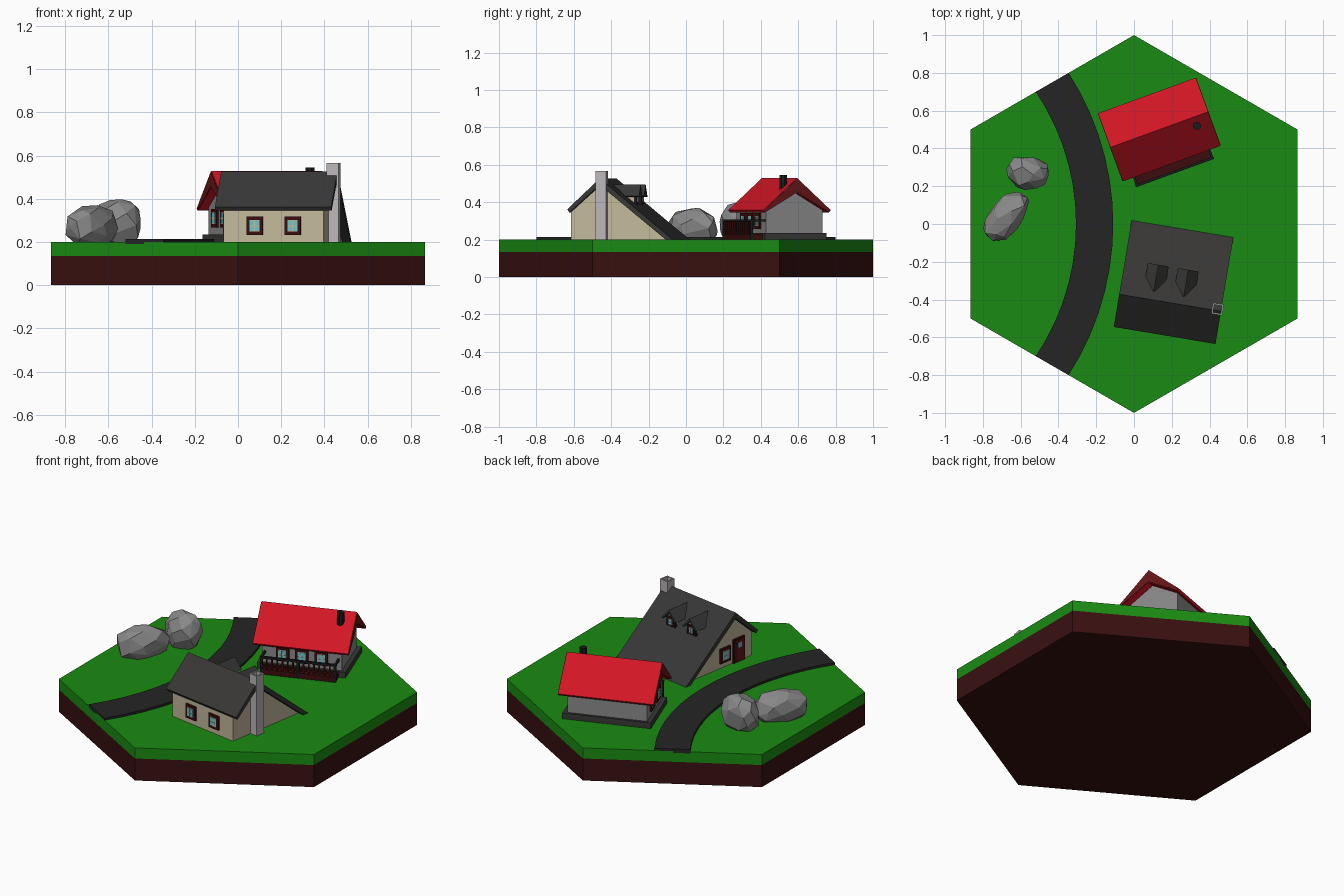
import bpy, bmesh, math, random
from mathutils import Vector, Matrix

if "Cube" in bpy.data.objects:
    bpy.data.objects.remove(bpy.data.objects["Cube"])


def mat(name, r, g, b):
    m = bpy.data.materials.new(name)
    m.diffuse_color = (r, g, b, 1)
    m.use_nodes = True
    m.node_tree.nodes["Principled BSDF"].inputs["Base Color"].default_value = m.diffuse_color
    return m


GRASS = mat("grass", .01, .26, .006)
SOIL = mat("soil", .04, .005, .005)
ASPHALT = mat("asphalt", .018, .018, .019)
RED = mat("red_tiles", .65, .008, .018)
SLATE = mat("slate", .04, .039, .038)
PLASTER = mat("plaster", .55, .48, .33)
WOOD = mat("dark_wood", .045, .004, .004)
DOOR = mat("door_red", .13, .008, .008)
GLASS = mat("glass", .15, .55, .62)
BLACK = mat("black", .012, .011, .011)
STONE = mat("pale_stone", .5, .47, .49)
GREY = mat("grey", .25, .25, .25)

WORLD = Matrix()


def add(name, bm, m, frame=WORLD):
    bmesh.ops.recalc_face_normals(bm, faces=bm.faces)
    me = bpy.data.meshes.new(name)
    bm.to_mesh(me)
    bm.free()
    ob = bpy.data.objects.new(name, me)
    bpy.context.collection.objects.link(ob)
    ob.matrix_world = frame
    me.materials.append(m)
    return ob


def prism(name, ring, offset, m, frame=WORLD):
    """Extrude a closed 3D ring along an offset vector."""
    bm = bmesh.new()
    f = bm.faces.new([bm.verts.new(p) for p in ring])
    ext = bmesh.ops.extrude_face_region(bm, geom=[f])
    vs = [g for g in ext["geom"] if isinstance(g, bmesh.types.BMVert)]
    bmesh.ops.translate(bm, vec=offset, verts=vs)
    if len(bm.faces) == len(ring) + 1:
        bm.faces.new([v for v in f.verts]) if f.is_valid is False else None
    return add(name, bm, m, frame)


def gable(name, profile, half, m, frame):
    """Side profile (v, z) swept along the ridge direction."""
    return prism(name, [(-half, v, z) for v, z in profile], (2 * half, 0, 0), m, frame)


def box(name, c, s, m, frame=WORLD):
    bm = bmesh.new()
    bmesh.ops.create_cube(bm, size=1, matrix=Matrix.Translation(c) @ Matrix.Diagonal((*s, 1)))
    return add(name, bm, m, frame)


def window(name, frame, pos, angle, w=.075, h=.085):
    """Dark frame with four panes; faces local -y after turning."""
    fr = frame @ Matrix.Translation(pos) @ Matrix.Rotation(math.radians(angle), 4, 'Z')
    box(name + "_frame", (0, 0, 0), (w, .016, h), WOOD, fr)
    box(name + "_bars", (0, -.004, 0), (w * .62, .012, h * .62), PLASTER, fr)
    for sx in (-1, 1):
        for sz in (-1, 1):
            box(name + "_pane", (sx * w * .155, -.006, sz * h * .155),
                (w * .25, .012, h * .25), GLASS, fr)


def place(x, y, deg):
    return Matrix.Translation((x, y, 0)) @ Matrix.Rotation(math.radians(deg), 4, 'Z')


# hexagonal ground tile
hexa = [(math.sin(i * math.pi / 3), math.cos(i * math.pi / 3)) for i in range(6)]
prism("soil", [(x, y, 0) for x, y in hexa], (0, 0, .135), SOIL)
prism("grass", [(x, y, .135) for x, y in hexa], (0, 0, .065), GRASS)


# curved road
def arc(x_mid, x_end, y_end, n=14):
    d = x_mid - x_end
    r = (d * d + y_end * y_end) / (2 * d)
    a = math.asin(y_end / r)
    return [(x_mid - r + r * math.cos(a * t), r * math.sin(a * t))
            for t in [2 * i / n - 1 for i in range(n + 1)]]


outer, inner = arc(-.11, -.346, .8), arc(-.307, -.52, .7)
bm = bmesh.new()
rows = [[bm.verts.new((*p, z)) for p, z in ((o, .19), (o, .214), (i, .214), (i, .19))]
        for o, i in zip(outer, inner)]
for a, b in zip(rows, rows[1:]):
    for k in range(4):
        bm.faces.new((a[k], a[(k + 1) % 4], b[(k + 1) % 4], b[k]))
bm.faces.new(rows[0])
bm.faces.new(rows[-1])
add("road", bm, ASPHALT)


# faceted boulders
def boulder(name, c, s, deg, seed):
    random.seed(seed)
    bm = bmesh.new()
    for i in range(34):
        z = 1 - 2 * (i + .5) / 34
        a = i * 2.39996 + random.uniform(-.3, .3)
        r = math.sqrt(1 - z * z)
        p = Vector((r * math.cos(a), r * math.sin(a), z))
        p *= random.uniform(.96, 1.04) / (sum(abs(k) ** 2.6 for k in p) ** (1 / 2.6))
        bm.verts.new((p.x * s[0], p.y * s[1], p.z * s[2]))
    res = bmesh.ops.convex_hull(bm, input=bm.verts)
    bmesh.ops.delete(bm, geom=[v for v in bm.verts if not v.link_faces], context='VERTS')
    bmesh.ops.dissolve_limit(bm, angle_limit=math.radians(14), verts=bm.verts, edges=bm.edges)
    add(name, bm, GREY, Matrix.Translation(c) @ Matrix.Rotation(math.radians(deg), 4, 'Z'))


boulder("tall_boulder", (-.562, .27, .288), (.112, .088, .11), -8, 3)
boulder("long_boulder", (-.675, .04, .27), (.15, .085, .098), 52, 8)

# plaster cottage with long back roof
C = place(.209, -.31, -9.5)
gable("cottage_walls", [(-.27, .19), (-.27, .36), (-.108, .505), (.26, .2), (.26, .19)], .235, PLASTER, C)
gable("cottage_roof", [(-.284, .362), (-.108, .527), (.288, .2), (.25, .2), (-.108, .492), (-.272, .345)],
      .273, SLATE, C)
for u in (-.087, .091):
    window("front_window", C, (u, -.272, .275), 0)
window("side_window", C, (-.237, -.058, .275), -90, .08, .09)
box("cottage_door", (-.237, -.165, .272), (.016, .09, .145), WOOD, C)
box("cottage_door_panel", (-.242, -.165, .268), (.016, .068, .13), DOOR, C)
box("cottage_door_glass", (-.245, -.165, .305), (.014, .03, .03), GLASS, C)

# open cottage chimney
for s in (-1, 1):
    box("chimney_side", (.253 + s * .025, -.1, .383), (.008, .058, .366), STONE, C)
    box("chimney_side", (.253, -.1 + s * .025, .383), (.058, .008, .366), STONE, C)

# dormers on the back slope
for u in (-.095, .066):
    body = [(u - .032, .36), (u + .032, .36), (u + .032, .45), (u, .48), (u - .032, .45)]
    prism("dormer_wall", [(x, .055, z) for x, z in body], (0, -.1, 0), PLASTER, C)
    cap = [(u - .056, .432), (u, .494), (u + .056, .432), (u + .048, .428), (u, .476), (u - .048, .428)]
    prism("dormer_roof", [(x, .08, z) for x, z in cap], (0, -.15, 0), SLATE, C)
    for s in (-1, 1):
        box("dormer_post", (u + s * .03, .056, .41), (.01, .012, .07), BLACK, C)
    window("dormer_window", C, (u, .057, .418), 180, .045, .055)

# red-roofed house
H = place(.134, .5, 20)
box("house_plinth", (0, 0, .2155), (.51, .35, .04), SLATE, H)
gable("house_walls", [(-.16, .22), (-.16, .366), (0, .46), (.16, .366), (.16, .22)], .23, GREY, H)
gable("house_roof", [(-.192, .358), (0, .53), (.192, .358), (.182, .345), (0, .452), (-.182, .345)],
      .273, RED, H)
for s in (-1, 1):
    prism("barge_board", [(s * .273, v, z) for v, z in
                          ((-.19, .356), (0, .526), (.19, .356), (.181, .347), (0, .456), (-.181, .347))],
          (s * .004, 0, 0), DOOR, H)
    window("gable_window", H, (-.232, s * .06, .31), -90)
for u in (-.11, 0, .113):
    window("porch_window", H, (u, -.162, .3), 0)
bm = bmesh.new()
bmesh.ops.create_cone(bm, cap_ends=True, segments=8, radius1=.022, radius2=.022, depth=.11,
                      matrix=Matrix.Translation((.194, -.05, .49)))
add("stove_pipe", bm, BLACK, H)

# porch deck and railing
box("porch_deck", (0, -.205, .215), (.43, .08, .032), WOOD, H)
box("porch_rail", (0, -.238, .302), (.44, .014, .012), BLACK, H)
box("porch_low_rail", (0, -.238, .25), (.43, .008, .01), WOOD, H)
for s in (-1, 1):
    box("porch_end_rail", (s * .212, -.2, .302), (.012, .08, .012), BLACK, H)
for i in range(15):
    big = i % 7 == 0
    t = .014 if big else .008
    box("porch_post" if big else "baluster", (-.212 + i * .424 / 14, -.238, .25),
        (t, t, .1), BLACK if big else WOOD, H)
